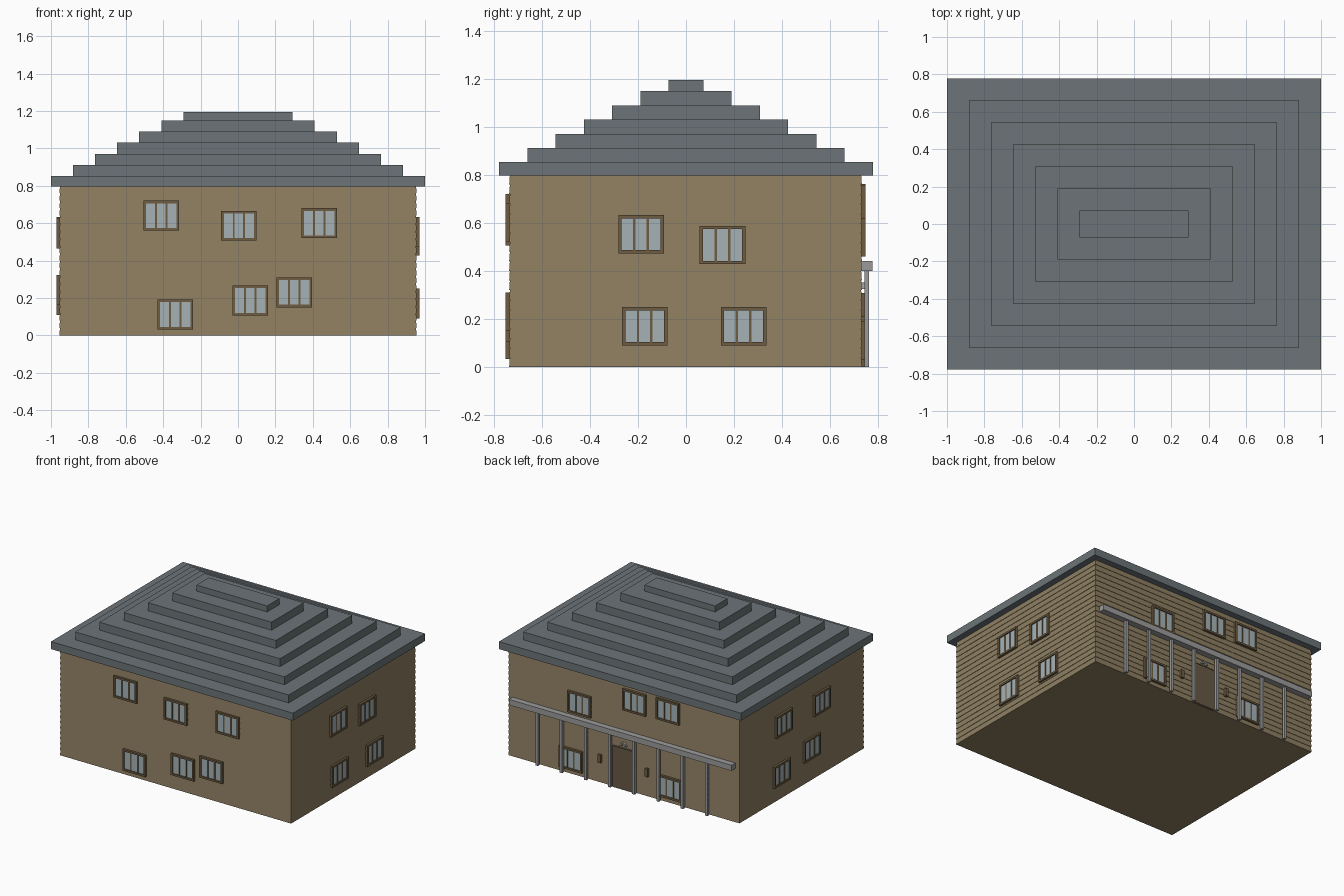
import bpy, bmesh, math
from mathutils import Matrix, Vector

if "Cube" in bpy.data.objects:
    bpy.data.objects.remove(bpy.data.objects["Cube"])


def material(name, rgb):
    m = bpy.data.materials.new(name)
    m.diffuse_color = (*rgb, 1)
    m.use_nodes = True
    m.node_tree.nodes["Principled BSDF"].inputs["Base Color"].default_value = m.diffuse_color
    return m


SIDING = material("siding", (0.27, 0.21, 0.12))
ROOF = material("roof_slate", (0.15, 0.175, 0.185))
TRIM = material("brown_trim", (0.155, 0.108, 0.055))
GLASS = material("glass", (0.38, 0.45, 0.47))
STONE = material("grey_paint", (0.33, 0.33, 0.33))
DOOR = material("door_wood", (0.14, 0.10, 0.06))

HX, Y0, Y1, WALL_H = 0.955, -0.737, 0.733, 0.80


def finish(name, bm, mat, matrix=None):
    bmesh.ops.recalc_face_normals(bm, faces=bm.faces)
    me = bpy.data.meshes.new(name)
    bm.to_mesh(me)
    bm.free()
    me.materials.append(mat)
    ob = bpy.data.objects.new(name, me)
    if matrix:
        ob.matrix_world = matrix
    bpy.context.collection.objects.link(ob)
    return ob


def add_box(bm, lo, hi):
    lo, hi = Vector(lo), Vector(hi)
    m = Matrix.Translation((lo + hi) / 2) @ Matrix.Diagonal((*(hi - lo), 1))
    bmesh.ops.create_cube(bm, size=1, matrix=m)


def boxes(name, spans, mat, matrix=None):
    bm = bmesh.new()
    for lo, hi in spans:
        add_box(bm, lo, hi)
    return finish(name, bm, mat, matrix)


# walls: stacked lapped boards, each leaning slightly outwards at its lower edge
def lapped_walls(courses=20, lip=0.003):
    bm = bmesh.new()
    rings = []
    for i in range(courses):
        for z, inset in ((i, 0), (i + 1, lip)):
            z *= WALL_H / courses
            a, b, c = HX - inset, Y0 + inset, Y1 - inset
            rings.append([bm.verts.new((x, y, z))
                          for x, y in ((-a, b), (a, b), (a, c), (-a, c))])
    for r, s in zip(rings, rings[1:]):
        for k in range(4):
            n = (k + 1) % 4
            bm.faces.new((r[k], r[n], s[n], s[k]))
    bm.faces.new(rings[0])
    bm.faces.new(rings[-1])
    return finish("walls", bm, SIDING)


lapped_walls()

# stepped roof
levels = [0.797, 0.853, 0.912, 0.971, 1.03, 1.09, 1.15, 1.195]
for i in range(7):
    rx, ry = 1.0 - 0.118 * i, 0.779 - 0.1177 * i
    boxes(f"roof_step_{i + 1}", [((-rx, -ry, levels[i]), (rx, ry, levels[i + 1]))], ROOF)


# windows: local x along the wall, -y outwards
def window(name, matrix):
    w, h, t, d, m = 0.095, 0.08, 0.014, 0.015, 0.005
    bars = [((-w, -d, h - t), (w, 0.01, h)), ((-w, -d, -h), (w, 0.01, t - h)),
            ((-w, -d, t - h), (t - w, 0.01, h - t)), ((w - t, -d, t - h), (w, 0.01, h - t))]
    for x in (-0.028, 0.028):
        bars.append(((x - m, -0.011, t - h), (x + m, 0.01, h - t)))
    boxes(name + "_frame", bars, TRIM, matrix)
    boxes(name + "_glass", [((t - w, -0.007, t - h), (w - t, 0.01, h - t))], GLASS, matrix)


walls = {
    "front": (0, lambda u: (u, Y0), [(-0.41, 0.64), (0.005, 0.586), (0.434, 0.60),
                                     (-0.335, 0.112), (0.065, 0.186), (0.30, 0.23)]),
    "right": (90, lambda u: (HX, u), [(-0.187, 0.553), (0.152, 0.508),
                                      (-0.172, 0.17), (0.24, 0.17)]),
    "back": (180, lambda u: (u, Y1), [(0.365, 0.54), (-0.09, 0.675), (-0.367, 0.683),
                                      (0.435, 0.11), (-0.385, 0.112)]),
    "left": (-90, lambda u: (-HX, u), [(0.217, 0.553), (-0.233, 0.545),
                                       (-0.115, 0.243), (0.241, 0.19)]),
}
for side, (angle, place, spots) in walls.items():
    for i, (u, z) in enumerate(spots):
        m = Matrix.Translation((*place(u), z)) @ Matrix.Rotation(math.radians(angle), 4, 'Z')
        window(f"{side}_window_{i + 1}", m)

# door on the back wall
boxes("door", [((-0.085, Y1 - 0.01, 0), (0.085, Y1 + 0.012, 0.308))], DOOR)

# porch beam and posts
boxes("porch_beam", [((-0.92, Y1 - 0.005, 0.40), (0.92, 0.777, 0.442))], STONE)
for i in range(8):
    x = -0.7 + 0.2 * i
    boxes(f"porch_post_{i + 1}", [((x - 0.01, 0.743, 0), (x + 0.01, 0.763, 0.402))], STONE)

# wall lanterns either side of the door
for side, x in (("left", -0.195), ("right", 0.195)):
    boxes(f"{side}_lantern", [((x - 0.012, Y1 - 0.005, 0.15), (x + 0.012, Y1 + 0.016, 0.21))], TRIM)

# small arched ornament above the door
bm = bmesh.new()
arc = []
for k in range(9):
    a = math.pi * k / 8
    for r in (0.026, 0.013):
        arc.append([bm.verts.new((r * math.cos(a), y, 0.325 + r * math.sin(a)))
                    for y in (Y1 - 0.005, Y1 + 0.014)])
for k in range(8):
    o0, i0, o1, i1 = arc[2 * k:2 * k + 4]
    for p, q in ((o0, o1), (i0, i1)):
        bm.faces.new((p[0], p[1], q[1], q[0]))
    for s in (0, 1):
        bm.faces.new((o0[s], i0[s], i1[s], o1[s]))
for o, i in (arc[:2], arc[-2:]):
    bm.faces.new((o[0], o[1], i[1], i[0]))
finish("door_arch_ornament", bm, STONE)
